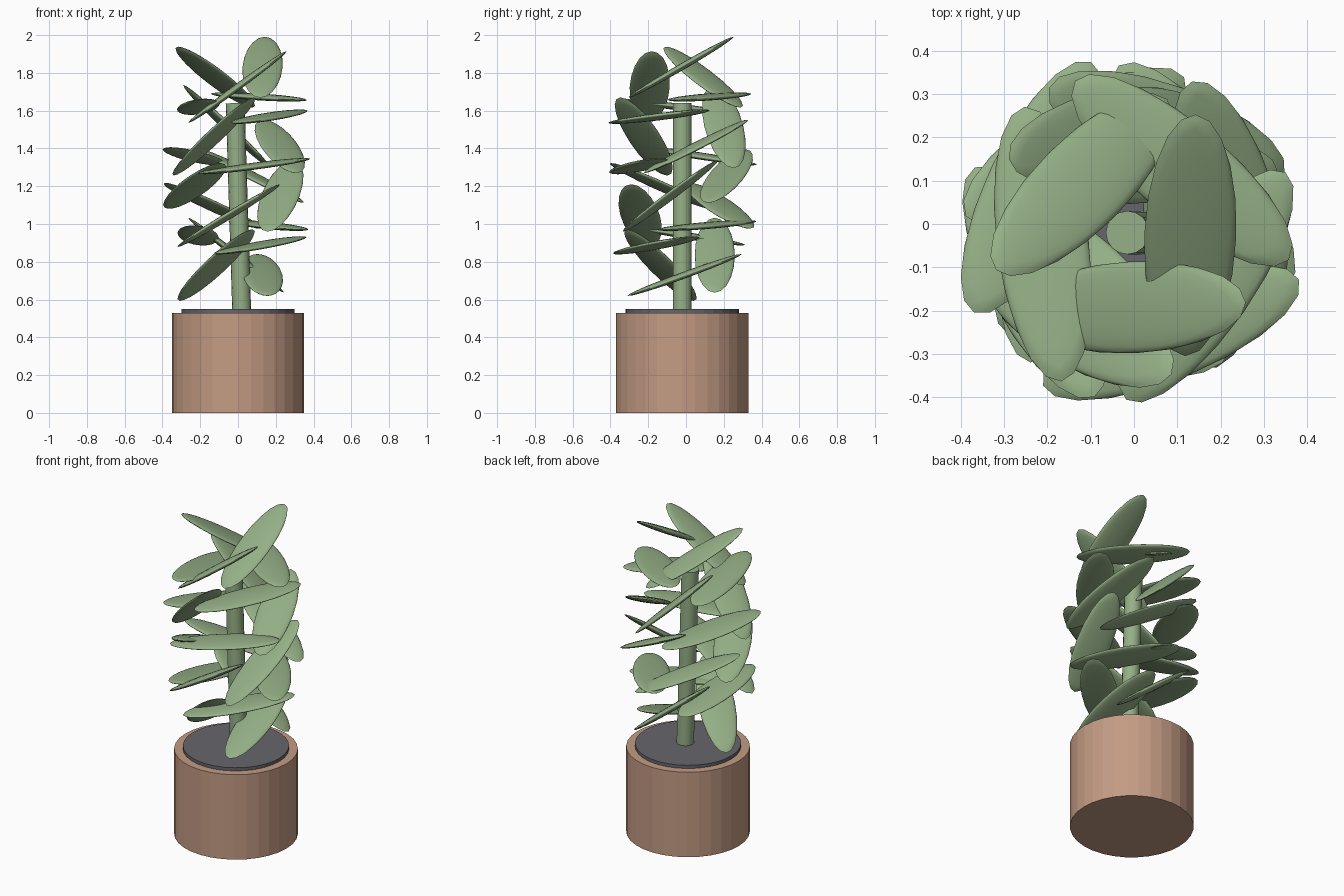
import bpy
import math
from mathutils import Matrix, Vector

if "Cube" in bpy.data.objects:
    bpy.data.objects.remove(bpy.data.objects["Cube"])


def material(name, rgb):
    m = bpy.data.materials.new(name)
    m.diffuse_color = (*rgb, 1)
    m.use_nodes = True
    m.node_tree.nodes["Principled BSDF"].inputs["Base Color"].default_value = m.diffuse_color
    return m


CLAY = material("clay", (0.55, 0.33, 0.23))
SOIL = material("soil", (0.13, 0.13, 0.15))
GREEN = material("green", (0.30, 0.43, 0.24))
CX, CY = -0.01, -0.02


def cylinder(name, a, b, radius, sides, mat):
    """Cylinder running from point a to point b."""
    a, b = Vector(a), Vector(b)
    bpy.ops.mesh.primitive_cylinder_add(vertices=sides, radius=radius, depth=(b - a).length)
    ob = bpy.context.object
    ob.name = name
    rot = (b - a).to_track_quat('Z', 'Y').to_matrix().to_4x4()
    ob.matrix_world = Matrix.Translation((a + b) / 2) @ rot
    ob.data.materials.append(mat)
    return ob


# Pot, soil disc and slightly leaning stem
cylinder("pot", (0, CY, 0), (0, CY, 0.53), 0.35, 32, CLAY)
cylinder("soil", (0, CY, 0.50), (0, CY, 0.55), 0.30, 32, SOIL)
stem = cylinder("stem", (0.02, CY, 0.52), (-0.015, CY, 1.64), 0.05, 16, GREEN)
bpy.ops.object.shade_smooth_by_angle(angle=math.radians(40))

# One leaf mesh: a flattened ellipsoid, long in x
bpy.ops.mesh.primitive_ico_sphere_add(subdivisions=3, radius=1)
first = bpy.context.object
leaf = first.data
leaf.name = "leaf"
leaf.transform(Matrix.Diagonal((0.322, 0.106, 0.018, 1)))
leaf.materials.append(GREEN)
bpy.ops.object.shade_smooth_by_angle(angle=math.radians(60))
leaf = first.data

# Leaves spiral up the stem by the golden angle, each lying tangentially
# and rising by its own tilt in degrees (bottom to top)
tilts = [20, 36, 38, 8, 9, 4, 31, 22, 36, 22, 26,
         7, 8, 26, 40, 43, 6, 7, 3, 36, 30, 30]
last = len(tilts) - 1
for i, tilt in enumerate(tilts):
    t = i / last
    angle = math.radians(5 - 137.5 * i)
    r = 0.14 + 0.11 * math.sin(math.pi * t)
    ob = first if i == 0 else bpy.data.objects.new("leaf", leaf)
    if i:
        bpy.context.collection.objects.link(ob)
    ob.name = f"leaf_{i + 1:02d}"
    ob.matrix_world = (
        Matrix.Translation((CX + r * math.cos(angle), CY + r * math.sin(angle), 0.73 + 1.1 * t))
        @ Matrix.Rotation(angle + math.pi / 2, 4, 'Z')
        @ Matrix.Rotation(-math.radians(tilt), 4, 'Y'))
